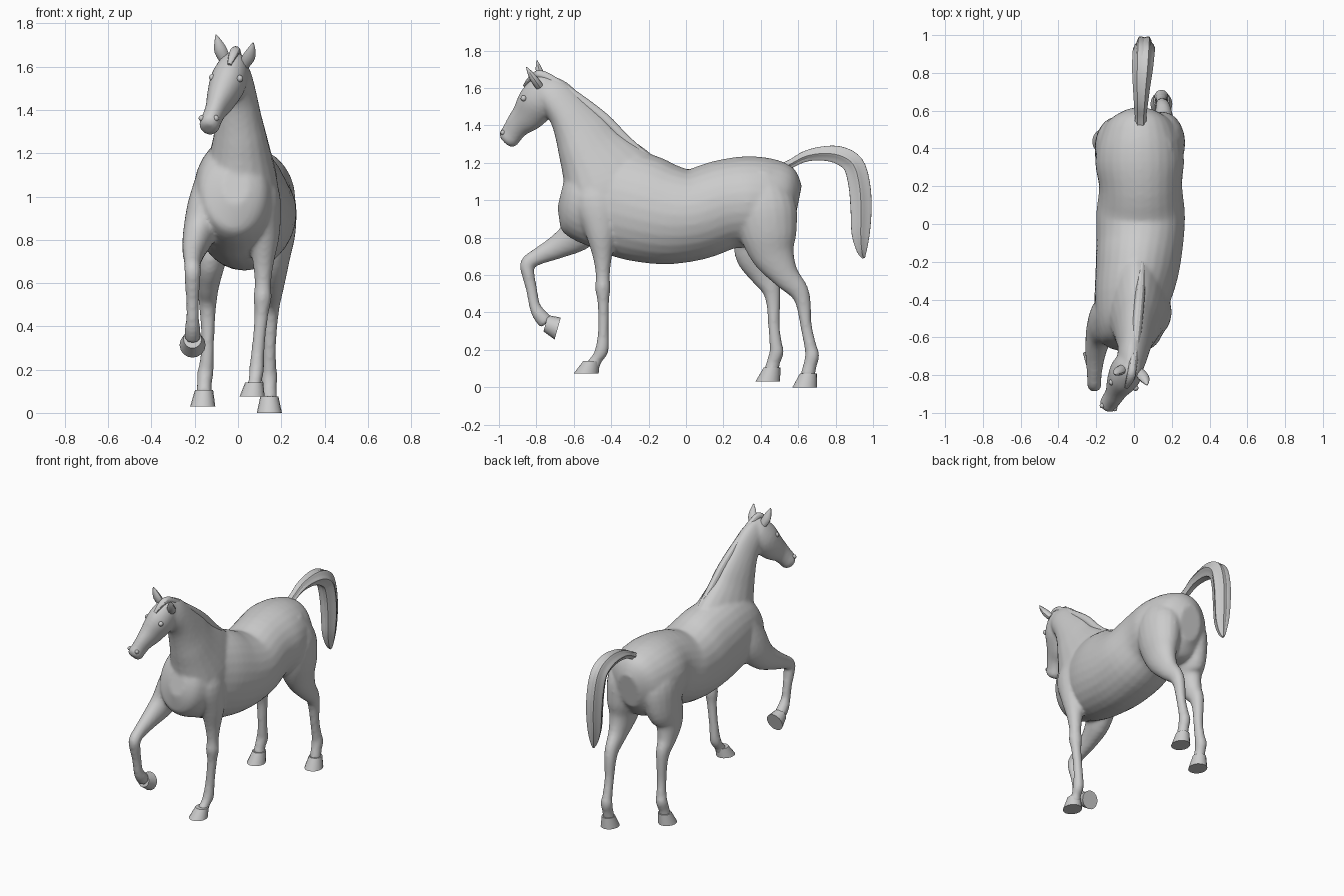
import bpy, bmesh, math
from mathutils import Vector


def catmull(a, b, c, d, t):
    return [0.5 * (2 * q + (r - p) * t + (2 * p - 5 * q + 4 * r - s) * t * t
            + (3 * q - p - 3 * r + s) * t ** 3) for p, q, r, s in zip(a, b, c, d)]


def loft(bm, stations, sides=20, steps=4, egg=0.0, axis=None, ridges=0, depth=0.0):
    """Closed tube through stations (x, y, z, half width, half depth)."""
    pts, n = [], len(stations)
    for i in range(n - 1):
        quad = [stations[max(0, min(n - 1, i + k))] for k in (-1, 0, 1, 2)]
        pts += [catmull(*quad, k / steps) for k in range(steps)]
    pts.append(list(stations[-1]))
    rings = []
    for i, p in enumerate(pts):
        before, after = pts[max(i - 1, 0)], pts[min(i + 1, len(pts) - 1)]
        t = Vector(axis) if axis else Vector(after[:3]) - Vector(before[:3])
        t.normalize()
        s = (Vector((1, 0, 0)) - t * t.x).normalized()
        u = t.cross(s)
        ring = []
        for k in range(sides):
            a = 2 * math.pi * k / sides
            r = 1 + depth * math.cos(ridges * a)
            side = s * math.cos(a) * max(p[3], 0.002) * (1 - egg * math.sin(a))
            ring.append(bm.verts.new(Vector(p[:3]) + (side + u * math.sin(a) * max(p[4], 0.002)) * r))
        rings.append(ring)
    for r0, r1 in zip(rings, rings[1:]):
        for k in range(sides):
            j = (k + 1) % sides
            bm.faces.new((r0[k], r0[j], r1[j], r1[k]))
    bm.faces.new(rings[0][::-1])
    bm.faces.new(rings[-1])


def finish(name, bm, angle=40):
    bmesh.ops.recalc_face_normals(bm, faces=bm.faces[:])
    me = bpy.data.meshes.new(name)
    bm.to_mesh(me)
    bm.free()
    ob = bpy.data.objects.new(name, me)
    bpy.context.collection.objects.link(ob)
    bpy.ops.object.select_all(action='DESELECT')
    ob.select_set(True)
    bpy.context.view_layer.objects.active = ob
    bpy.ops.object.shade_smooth_by_angle(angle=math.radians(angle))
    return ob


def part(name, stations, angle=40, **kw):
    bm = bmesh.new()
    loft(bm, stations, **kw)
    return finish(name, bm, angle)


def ball(name, loc, r):
    bm = bmesh.new()
    bmesh.ops.create_uvsphere(bm, u_segments=12, v_segments=8, radius=r)
    bmesh.ops.translate(bm, verts=bm.verts[:], vec=loc)
    return finish(name, bm)


body = bmesh.new()
# Torso, chest to rump
loft(body, [(-.01, -.665, 1.05, .06, .09), (-.01, -.625, 1.04, .14, .18),
            (-.015, -.55, 1.02, .18, .24), (-.01, -.40, 1.0, .20, .28),
            (.015, -.25, .962, .22, .29), (.03, -.10, .925, .23, .27),
            (.035, .05, .925, .235, .245), (.035, .20, .975, .22, .24),
            (.03, .33, .99, .235, .245), (.03, .45, .98, .215, .24),
            (.03, .54, .97, .17, .21), (.03, .595, .96, .08, .12)], sides=28)
# Neck
loft(body, [(.015, -.36, 1.02, .17, .27), (.012, -.41, 1.11, .165, .265),
            (.01, -.50, 1.26, .128, .19), (.005, -.557, 1.365, .105, .153),
            (.0, -.63, 1.475, .085, .113), (-.012, -.705, 1.56, .075, .098),
            (-.02, -.77, 1.605, .06, .075)], egg=.25)
# Head
loft(body, [(-.01, -.715, 1.63, .04, .05), (-.02, -.745, 1.60, .07, .09),
            (-.045, -.79, 1.53, .085, .107), (-.075, -.84, 1.46, .071, .093),
            (-.10, -.895, 1.405, .052, .07), (-.12, -.928, 1.36, .047, .06),
            (-.133, -.952, 1.327, .048, .057), (-.138, -.967, 1.31, .033, .035)])
# Planted foreleg
loft(body, [(.07, -.46, 1.15, .07, .08), (.10, -.47, 1.0, .095, .13),
            (.12, -.455, .84, .075, .088), (.117, -.447, .70, .05, .052),
            (.115, -.445, .60, .038, .038), (.113, -.445, .53, .042, .041),
            (.108, -.442, .45, .032, .031), (.093, -.442, .30, .03, .029),
            (.086, -.45, .20, .035, .036), (.08, -.475, .155, .031, .031),
            (.075, -.50, .115, .036, .04)])
# Raised foreleg
loft(body, [(-.10, -.45, 1.13, .08, .09), (-.14, -.50, .95, .095, .13),
            (-.18, -.57, .83, .075, .10), (-.203, -.68, .755, .055, .067),
            (-.21, -.79, .70, .04, .046), (-.21, -.847, .66, .038, .04),
            (-.21, -.843, .60, .036, .034), (-.21, -.825, .52, .03, .03),
            (-.21, -.81, .44, .03, .03), (-.21, -.785, .39, .036, .038),
            (-.21, -.745, .345, .038, .042)])
# Hind leg, rear one
loft(body, [(.11, .40, 1.14, .09, .09), (.14, .42, .98, .125, .165),
            (.155, .44, .83, .112, .155), (.16, .467, .71, .08, .118),
            (.16, .53, .60, .056, .075), (.155, .60, .52, .043, .054),
            (.15, .627, .45, .037, .041), (.147, .642, .33, .03, .031),
            (.145, .665, .22, .032, .033), (.145, .675, .17, .038, .038),
            (.145, .662, .115, .034, .036), (.145, .65, .06, .038, .04)])
# Hind leg, forward one
loft(body, [(-.05, .38, 1.14, .09, .09), (-.08, .40, .98, .122, .165),
            (-.11, .40, .83, .10, .15), (-.13, .375, .71, .077, .115),
            (-.14, .413, .60, .056, .07), (-.14, .453, .53, .044, .052),
            (-.14, .467, .45, .036, .038), (-.14, .47, .33, .03, .031),
            (-.145, .48, .23, .033, .034), (-.15, .485, .19, .038, .038),
            (-.155, .468, .135, .034, .036), (-.157, .455, .085, .038, .04)])
# Blend all muscle masses into one skin
horse = finish("body", body)
rm = horse.modifiers.new("Blend", 'REMESH')
rm.mode = 'VOXEL'
rm.voxel_size = 0.011
rm.use_smooth_shade = True
sm = horse.modifiers.new("Soften", 'SMOOTH')
sm.factor = 0.5
sm.iterations = 6

# Hooves: sole centre, coronet centre, direction of the hoof axis
for name, sole, top in (("hoof_front_planted", (.065, -.533, .075), (.075, -.505, .14)),
                        ("hoof_hind_rear", (.145, .635, .0), (.145, .655, .075)),
                        ("hoof_hind_forward", (-.163, .437, .03), (-.157, .46, .105))):
    part(name, [(*sole, .058, .066), (*top, .042, .045)], angle=30, sides=16, steps=2, axis=(0, 0, 1))
part("hoof_front_raised", [(-.21, -.686, .314, .06, .061), (-.21, -.75, .342, .042, .045)],
     angle=30, sides=16, steps=2, axis=(0, -.96, .27))

# Ears
part("ear_right", [(-.06, -.765, 1.63, .026, .022), (-.08, -.78, 1.675, .03, .022),
                   (-.092, -.79, 1.715, .018, .014), (-.102, -.797, 1.748, .002, .002)], sides=10, steps=3)
part("ear_left", [(.03, -.785, 1.61, .026, .022), (.05, -.81, 1.645, .03, .022),
                  (.063, -.835, 1.682, .018, .014), (.07, -.853, 1.712, .002, .002)], sides=10, steps=3)

# Mane along the crest, with forelock
part("mane", [(-.04, -.865, 1.61, .01, .008), (-.02, -.82, 1.66, .022, .016),
              (-.008, -.76, 1.665, .022, .025), (.01, -.60, 1.56, .026, .028),
              (.025, -.44, 1.44, .027, .028), (.035, -.33, 1.33, .024, .026),
              (.04, -.24, 1.26, .018, .018), (.045, -.18, 1.225, .005, .006)],
     sides=12, angle=30)

# Arched tail with strand grooves
part("tail", [(.035, .51, 1.17, .03, .025), (.035, .57, 1.20, .028, .024),
              (.037, .64, 1.235, .034, .03), (.04, .73, 1.25, .042, .039),
              (.045, .82, 1.24, .05, .05), (.05, .895, 1.19, .053, .058),
              (.053, .927, 1.08, .053, .06), (.055, .936, .95, .05, .058),
              (.055, .934, .82, .042, .05), (.055, .94, .73, .025, .028),
              (.055, .95, .69, .006, .008)], sides=24, ridges=6, depth=.1, angle=30)

# Eyes and nostrils
for name, loc, r in (("eye_left", (.008, -.868, 1.545), .016), ("eye_right", (-.118, -.838, 1.55), .016),
                     ("nostril_left", (-.102, -.978, 1.362), .014),
                     ("nostril_right", (-.168, -.962, 1.362), .014)):
    ball(name, loc, r)
